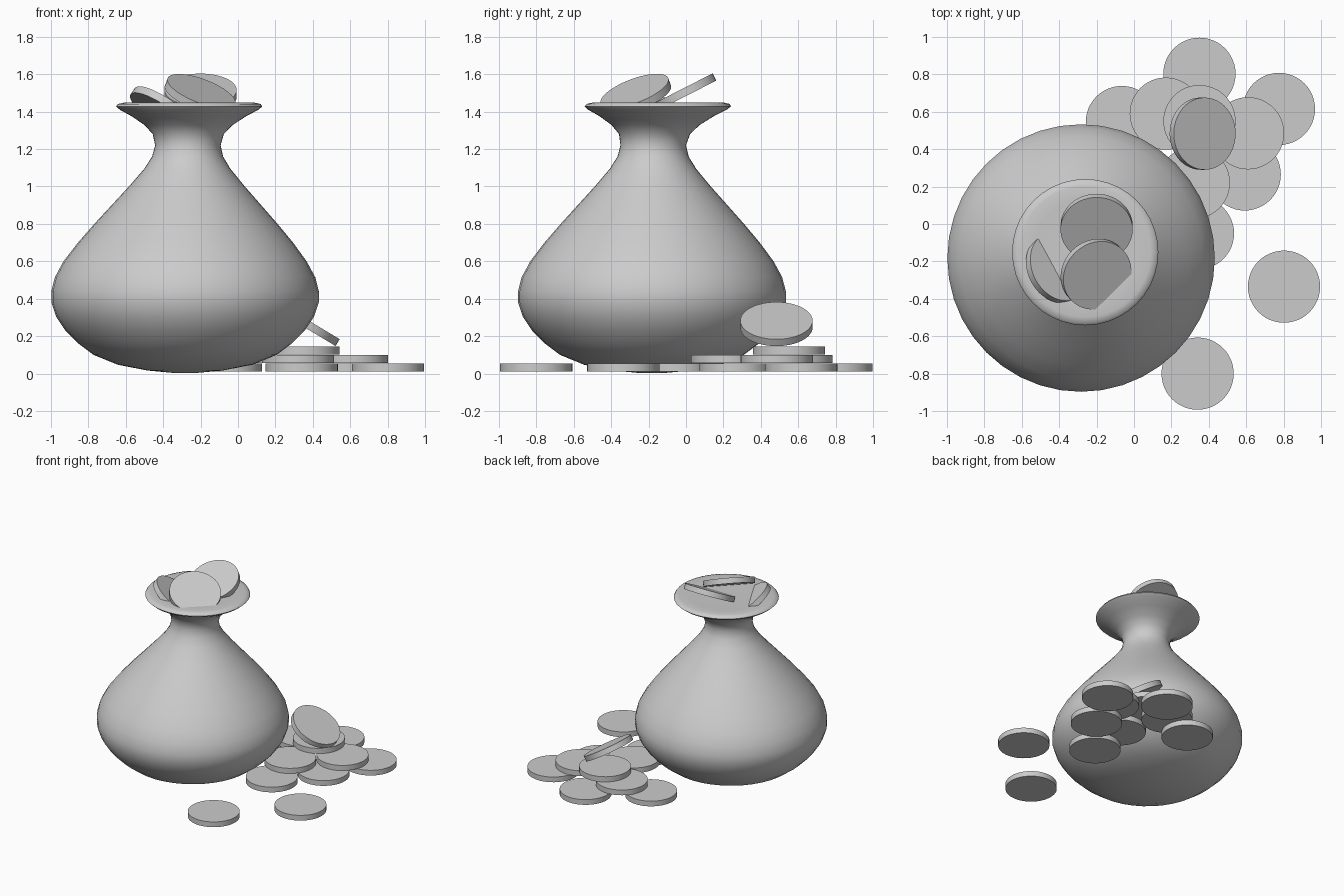
import bpy, bmesh, math
from mathutils import Vector

if "Cube" in bpy.data.objects:
    bpy.data.objects.remove(bpy.data.objects["Cube"])

SEG = 40
COIN_R, COIN_T = 0.193, 0.043


def shade(obj, angle=40):
    bpy.ops.object.select_all(action='DESELECT')
    obj.select_set(True)
    bpy.context.view_layer.objects.active = obj
    bpy.ops.object.shade_smooth_by_angle(angle=math.radians(angle))


def centre_at(z):
    """Bag axis leans slightly towards the mouth."""
    keys = [(0, -0.283, -0.182), (0.6, -0.283, -0.182),
            (1.22, -0.268, -0.175), (1.45, -0.26, -0.148)]
    for (z0, x0, y0), (z1, x1, y1) in zip(keys, keys[1:]):
        if z <= z1:
            t = (z - z0) / (z1 - z0)
            return x0 + t * (x1 - x0), y0 + t * (y1 - y0)
    return keys[-1][1:]


def lathe(name, profile):
    bm = bmesh.new()
    rings = []
    for r, z in profile:
        cx, cy = centre_at(z)
        rings.append([bm.verts.new((cx + r * math.cos(a), cy + r * math.sin(a), z))
                      for a in (2 * math.pi * i / SEG for i in range(SEG))])
    for low, high in zip(rings, rings[1:]):
        for i in range(SEG):
            j = (i + 1) % SEG
            bm.faces.new((low[i], low[j], high[j], high[i]))
    bm.faces.new(rings[0][::-1])
    bm.faces.new(rings[-1])
    mesh = bpy.data.meshes.new(name)
    bm.to_mesh(mesh)
    bm.free()
    obj = bpy.data.objects.new(name, mesh)
    bpy.context.collection.objects.link(obj)
    shade(obj, 60)


def coin(name, centre, normal=(0, 0, 1)):
    bpy.ops.mesh.primitive_cylinder_add(vertices=48, radius=COIN_R, depth=COIN_T, location=centre)
    obj = bpy.context.object
    obj.name = name
    obj.rotation_euler = Vector(normal).to_track_quat('Z', 'Y').to_euler()
    shade(obj)


def tilted(heading, tilt):
    """Face normal leaning by tilt towards a compass heading, in degrees."""
    h, t = math.radians(heading), math.radians(tilt)
    return (math.sin(t) * math.cos(h), math.sin(t) * math.sin(h), math.cos(t))


# Bag: round body, tied neck, flared lip and closed filling
lathe("money_bag", [
    (0.06, 0.003), (0.20, 0.016), (0.36, 0.047), (0.49, 0.10), (0.57, 0.16),
    (0.64, 0.23), (0.69, 0.305), (0.715, 0.38), (0.715, 0.44), (0.696, 0.515),
    (0.65, 0.60), (0.575, 0.70), (0.49, 0.80), (0.40, 0.90), (0.31, 1.00),
    (0.23, 1.095), (0.19, 1.16), (0.175, 1.22), (0.19, 1.28), (0.235, 1.328),
    (0.305, 1.375), (0.37, 1.41), (0.391, 1.428), (0.382, 1.441), (0.35, 1.448),
    (0.28, 1.446), (0.10, 1.442)])

# Flat coins on the ground, stacked in layers
layers = [
    [(0.35, 0.803), (0.775, 0.615), (-0.065, 0.545), (0.592, 0.265),
     (0.342, -0.05), (0.802, -0.335), (0.34, -0.80)],
    [(0.17, 0.59), (0.61, 0.485), (0.32, 0.22)],
    [(0.35, 0.55)],
]
for level, spots in enumerate(layers):
    for i, (x, y) in enumerate(spots):
        coin(f"coin_layer{level + 1}_{i + 1}", (x, y, 0.033 + level * 0.0455))

# Coin leaning on the pile against the bag
coin("leaning_coin", (0.367, 0.483, 0.265), tilted(0, 31))

# Coins poking out of the mouth
coin("mouth_coin_front", (-0.203, -0.268, 1.492), tilted(-45, 28))
coin("mouth_coin_back", (-0.20, -0.02, 1.497), tilted(-90, 27))
coin("mouth_coin_left", (-0.404, -0.232, 1.40), tilted(28, 38))
